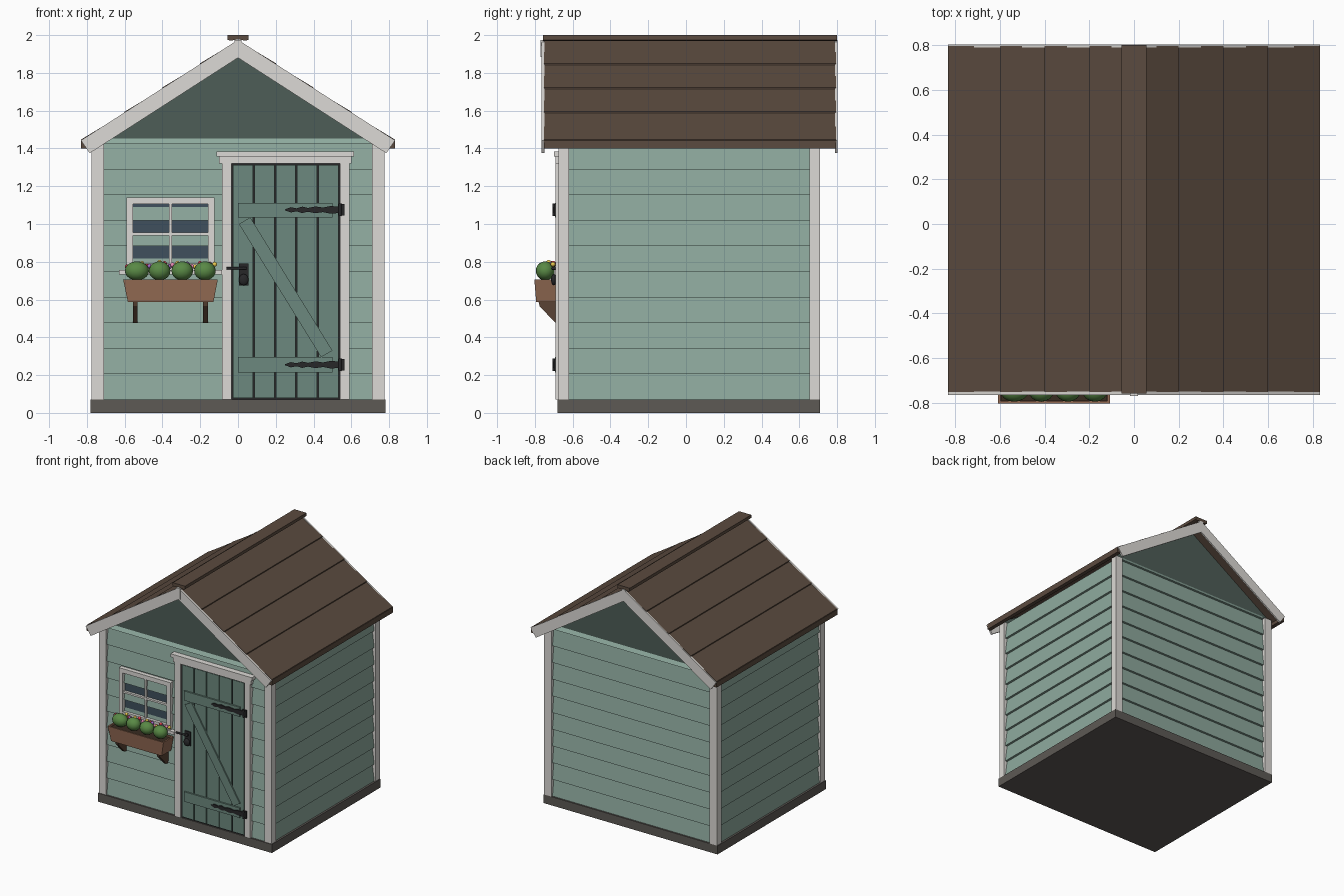
import bpy, bmesh, math, random
from mathutils import Vector, Matrix

if "Cube" in bpy.data.objects:
    bpy.data.objects.remove(bpy.data.objects["Cube"])

random.seed(4)
MATS = {}
COLS = dict(wall=(.27, .40, .34), gable=(.075, .11, .095), trim=(.72, .70, .67), roof=(.105, .07, .05),
            base=(.11, .10, .09), door=(.15, .25, .21), iron=(.02, .02, .022), glass=(.05, .08, .11),
            planter=(.30, .15, .09), bracket=(.10, .055, .035), soil=(.04, .025, .015), leaf=(.10, .25, .06),
            red=(.7, .05, .08), purple=(.4, .15, .6), pink=(.8, .25, .45), yellow=(.85, .6, .08))


def finish(name, bm, mat):
    bmesh.ops.recalc_face_normals(bm, faces=bm.faces[:])
    me = bpy.data.meshes.new(name)
    bm.to_mesh(me)
    bm.free()
    ob = bpy.data.objects.new(name, me)
    bpy.context.collection.objects.link(ob)
    if mat not in MATS:
        MATS[mat] = bpy.data.materials.new(mat)
        MATS[mat].diffuse_color = (*COLS[mat], 1)
    me.materials.append(MATS[mat])
    return ob


def prism(name, pts, axis, a, b, mat):
    """Extrude a closed profile along an axis; pts are (y,z), (x,z) or (x,y)."""
    def put(p, t):
        return {'x': (t, p[0], p[1]), 'y': (p[0], t, p[1]), 'z': (p[0], p[1], t)}[axis]
    bm = bmesh.new()
    lo = [bm.verts.new(put(p, a)) for p in pts]
    hi = [bm.verts.new(put(p, b)) for p in pts]
    bm.faces.new(lo)
    bm.faces.new(hi[::-1])
    n = len(pts)
    for i in range(n):
        bm.faces.new((lo[i], lo[(i + 1) % n], hi[(i + 1) % n], hi[i]))
    return finish(name, bm, mat)


def box(name, x0, x1, y0, y1, z0, z1, mat):
    return prism(name, [(x0, z0), (x1, z0), (x1, z1), (x0, z1)], 'y', y0, y1, mat)


def ball(name, c, r, mat, u=16, v=10):
    bm = bmesh.new()
    bmesh.ops.create_uvsphere(bm, u_segments=u, v_segments=v, radius=1,
                              matrix=Matrix.Translation(c) @ Matrix.Diagonal((*r, 1)))
    for f in bm.faces:
        f.smooth = True
    return finish(name, bm, mat)


def rod(name, a, b, r, mat, seg=12):
    a, b = Vector(a), Vector(b)
    bm = bmesh.new()
    rot = (b - a).to_track_quat('Z', 'Y').to_matrix().to_4x4()
    bmesh.ops.create_cone(bm, cap_ends=True, segments=seg, radius1=r, radius2=r, depth=(b - a).length,
                          matrix=Matrix.Translation((a + b) / 2) @ rot)
    return finish(name, bm, mat)


SLOPE = 0.64
def roof_z(x, d=0):
    return 1.975 - d - SLOPE * abs(x)


# base and wall core
box("base", -.78, .78, -.68, .71, 0, .07, 'base')
box("wall_core", -.74, .74, -.645, .675, .06, 1.43, 'wall')

# lap siding on all four walls
H = 0.1354
for i in range(11):
    z0 = .07 + i * H
    z1 = min(z0 + H, 1.455)
    last = i == 10
    for side, w, s in (("front", -.645, -1), ("back", .675, 1)):
        prof = [(w, z0), (w + s * .022, z0), (w + s * .004, z1), (w, z1)]
        prism(f"{side}_siding_{i}", prof, 'x', -.71, .71, 'wall')
    if not last:
        for side, s in (("left", -1), ("right", 1)):
            prof = [(s * .74, z0), (s * .764, z0), (s * .746, z1), (s * .74, z1)]
            prism(f"{side}_siding_{i}", prof, 'y', -.63, .66, 'wall')

# corner boards
for s in (-1, 1):
    xs = sorted((s * .71, s * .775))
    for n, y0, y1 in (("front", -.675, -.62), ("back", .655, .71)):
        box(f"corner_board_{n}_{'right' if s > 0 else 'left'}", *xs, y0, y1, .07, 1.43, 'trim')

# gable panels
for n, y0, y1 in (("front", -.65, -.63), ("back", .66, .68)):
    prism(f"gable_{n}", [(-.76, 1.43), (.76, 1.43), (.76, roof_z(.76, .04)), (0, roof_z(0, .04)),
                         (-.76, roof_z(.76, .04))], 'y', y0, y1, 'gable')

# roof courses, eaves and barge boards, mirrored left and right
for s in (-1, 1):
    side = 'right' if s > 0 else 'left'
    cuts = [0, .2, .4, .6, .83]
    for i in range(4):
        a, b = cuts[i], cuts[i + 1]
        prism(f"roof_course_{side}_{i}", [(s * a, roof_z(a, .004)), (s * b, roof_z(b, -.004)),
              (s * b, roof_z(b, .035)), (s * a, roof_z(a, .035))], 'y', -.752, .795, 'roof')
    prism(f"eave_board_{side}", [(s * .80, 1.40), (s * .832, 1.40), (s * .832, 1.443), (s * .80, 1.46)],
          'y', -.752, .795, 'roof')
    for n, y0, y1 in (("front", -.765, -.75), ("back", .79, .803)):
        prism(f"barge_board_{n}_{side}", [(0, roof_z(0)), (s * .832, roof_z(.832)), (s * .785, 1.375),
              (0, 1.88)], 'y', y0, y1, 'trim')

# ridge cap and apex blocks
prism("ridge_cap", [(-.055, 1.975), (-.04, 1.97), (0, 1.978), (.04, 1.97), (.055, 1.975), (.055, 2.0), (-.055, 2.0)],
      'y', -.758, .80, 'roof')
for n, y0, y1 in (("front", -.77, -.75), ("back", .785, .803)):
    box(f"apex_block_{n}", -.018, .018, y0, y1, 1.885, 1.975, 'trim')

# door casing
box("door_casing_left", -.085, -.035, -.69, -.64, .07, 1.325, 'trim')
box("door_casing_right", .54, .59, -.69, -.64, .07, 1.325, 'trim')
box("door_header", -.10, .60, -.692, -.64, 1.32, 1.36, 'trim')
box("door_header_cap", -.115, .615, -.70, -.64, 1.358, 1.385, 'trim')

# door planks over a dark backing
box("door_backing", -.035, .54, -.672, -.645, .07, 1.32, 'iron')
pw = (.535 + .03) / 5
for i in range(5):
    box(f"door_plank_{i}", -.03 + i * pw + .004, -.03 + (i + 1) * pw - .004, -.682, -.65, .08, 1.312, 'door')

# battens and diagonal brace
box("door_batten_top", 0, .50, -.694, -.68, 1.035, 1.112, 'door')
box("door_batten_bottom", 0, .50, -.694, -.68, .215, .295, 'door')
prism("door_brace", [(.005, 1.0), (.065, 1.035), (.50, .33), (.44, .295)], 'y', -.692, -.68, 'door')

# strap hinges
for n, z in (("top", 1.075), ("bottom", .255)):
    up = [(.25, .003), (.28, .014), (.31, .008), (.34, .017), (.37, .010), (.41, .018), (.45, .012),
          (.49, .020), (.55, .016)]
    pts = [(x, z + h) for x, h in up] + [(x, z - h) for x, h in reversed(up)]
    prism(f"hinge_strap_{n}", pts, 'y', -.702, -.69, 'iron')
    box(f"hinge_plate_{n}", .53, .563, -.70, -.688, z - .03, z + .03, 'iron')
    rod(f"hinge_pin_{n}", (.54, -.698, z - .033), (.54, -.698, z + .033), .008, 'iron')

# door handle and knob
box("handle_plate", .005, .055, -.69, -.68, .675, .79, 'iron')
rod("handle_lever", (-.06, -.707, .765), (.045, -.707, .765), .007, 'iron')
rod("handle_stem", (.03, -.71, .765), (.03, -.68, .765), .009, 'iron')
ball("handle_knob", (.03, -.70, .705), (.026, .014, .03), 'iron')

# window: glass sits within the lap of the siding
wx0, wx1, wz0, wz1, wf = -.59, -.125, .755, 1.14, .035
box("window_glass", wx0 + .01, wx1 - .01, -.6575, -.64, wz0, wz1 - .01, 'glass')
box("window_frame_left", wx0, wx0 + wf, -.685, -.64, wz0, wz1, 'trim')
box("window_frame_right", wx1 - wf, wx1, -.685, -.64, wz0, wz1, 'trim')
box("window_frame_top", wx0, wx1, -.685, -.64, wz1 - wf, wz1, 'trim')
box("window_frame_bottom", wx0, wx1, -.685, -.64, wz0, wz0 + wf, 'trim')
box("window_bar_vertical", -.365, -.35, -.678, -.65, wz0, wz1, 'trim')
box("window_bar_horizontal", wx0, wx1, -.678, -.65, .94, .955, 'trim')
box("window_sill", -.63, -.085, -.70, -.64, .733, .757, 'trim')

# flower box, tapered downward, filled with soil
bm = bmesh.new()
def ring(x0, x1, y0, y1, z):
    return [bm.verts.new(p) for p in ((x0, y0, z), (x1, y0, z), (x1, y1, z), (x0, y1, z))]
rings = [ring(-.583, -.13, -.793, -.672, .587), ring(-.608, -.107, -.803, -.672, .706),
         ring(-.596, -.119, -.791, -.684, .706), ring(-.594, -.121, -.79, -.684, .69)]
for a, b in zip(rings, rings[1:]):
    for i in range(4):
        bm.faces.new((a[i], a[(i + 1) % 4], b[(i + 1) % 4], b[i]))
bm.faces.new(rings[0])
bm.faces.new(rings[-1])
finish("flower_box", bm, 'planter')
box("flower_box_soil", -.594, -.121, -.79, -.684, .685, .695, 'soil')
for n, x in (("left", -.545), ("right", -.172)):
    prism(f"box_bracket_{n}", [(-.665, .587), (-.78, .587), (-.775, .565), (-.69, .475), (-.665, .475)],
          'x', x - .012, x + .012, 'bracket')

# shrubs and flowers
blooms = ['red', 'purple', 'pink', 'yellow']
for i in range(4):
    x = -.535 + .12 * i
    r = .064 if i == 0 else .057
    ball(f"shrub_{i}", (x, -.745, .752), (r, .05, .05), 'leaf')
    for k in range(5):
        p = (x + (k - 2) * .026, -.715 + random.uniform(-.02, .015), .79 - .004 * abs(k - 2) + random.uniform(-.01, .008))
        ball(f"flower_{i}_{k}", p, (.013, .013, .013), blooms[(i + k) % 4], 10, 6)

for m in bpy.data.materials:
    if m.users and not m.is_grease_pencil:
        m.use_nodes = True
        m.node_tree.nodes["Principled BSDF"].inputs["Base Color"].default_value = m.diffuse_color
